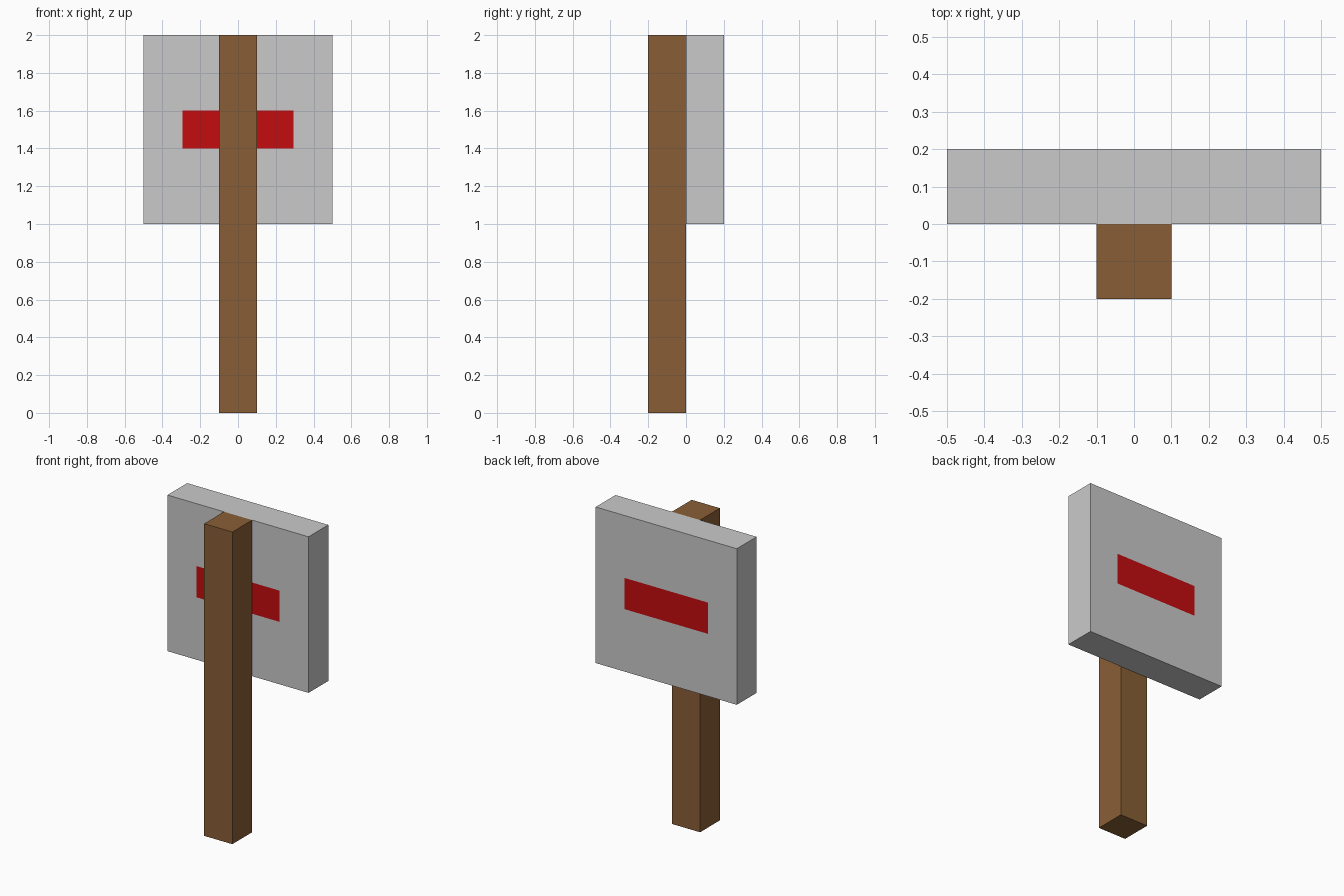
import bpy
import bmesh
from mathutils import Vector

cube = bpy.data.objects.get("Cube")
if cube:
    bpy.data.objects.remove(cube, do_unlink=True)


def material(name, rgb):
    mat = bpy.data.materials.new(name)
    mat.use_nodes = True
    mat.diffuse_color = (*rgb, 1)
    mat.node_tree.nodes["Principled BSDF"].inputs["Base Color"].default_value = (*rgb, 1)
    return mat


def box(name, low, high, mats, cuts=(), rule=None):
    """Box between two corners, optionally sliced and coloured by a rule."""
    low, high = Vector(low), Vector(high)
    bm = bmesh.new()
    bmesh.ops.create_cube(bm, size=1)
    bmesh.ops.scale(bm, vec=high - low, verts=bm.verts)
    bmesh.ops.translate(bm, vec=(low + high) / 2, verts=bm.verts)
    for point, normal in cuts:
        bmesh.ops.bisect_plane(bm, geom=bm.verts[:] + bm.edges[:] + bm.faces[:],
                               plane_co=point, plane_no=normal)
    if rule:
        bm.normal_update()
        for face in bm.faces:
            face.material_index = int(rule(face))
    mesh = bpy.data.meshes.new(name)
    bm.to_mesh(mesh)
    bm.free()
    for mat in mats:
        mesh.materials.append(mat)
    obj = bpy.data.objects.new(name, mesh)
    bpy.context.collection.objects.link(obj)
    return obj


wood = material("brown wood", (0.25, 0.114, 0.037))
grey = material("light grey", (0.59, 0.59, 0.59))
red = material("red", (0.55, 0.004, 0.005))

# Post
box("post", (-0.1, -0.2, 0), (0.1, 0, 2), [wood])

# Board with a red bar on its front and back faces
bar_half, bar_low, bar_high = 0.295, 1.4, 1.6
cuts = [((x, 0, 0), (1, 0, 0)) for x in (-bar_half, bar_half)]
cuts += [((0, 0, z), (0, 0, 1)) for z in (bar_low, bar_high)]


def in_bar(face):
    c = face.calc_center_median()
    return abs(face.normal.y) > 0.9 and abs(c.x) < bar_half and bar_low < c.z < bar_high


box("board", (-0.5, 0, 1), (0.5, 0.2, 2), [grey, red], cuts, in_bar)
